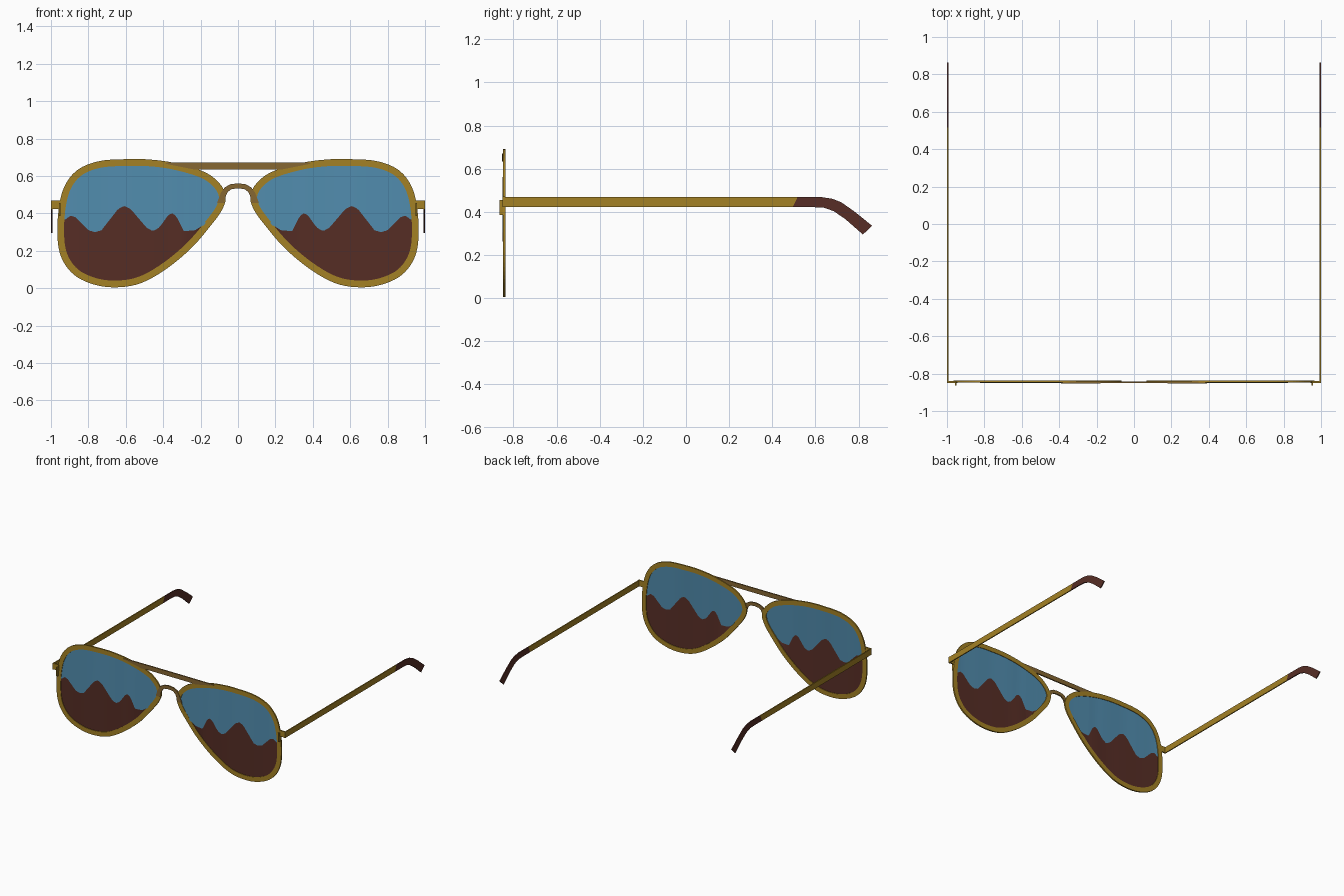
import bpy, bmesh, math
from mathutils import Vector

if "Cube" in bpy.data.objects:
    bpy.data.objects.remove(bpy.data.objects["Cube"])

def mat(name, c):
    m = bpy.data.materials.new(name)
    m.diffuse_color = (*c, 1)
    m.use_nodes = True
    m.node_tree.nodes["Principled BSDF"].inputs["Base Color"].default_value = m.diffuse_color
    return m

GOLD = mat("gold metal", (.37, .22, .018))
BRONZE = mat("dull bronze", (.24, .135, .032))
BLUE = mat("sky blue", (.082, .262, .42))
BROWN = mat("dark brown", (.095, .027, .019))

def make(name, verts, faces, mats, idx=None):
    me = bpy.data.meshes.new(name)
    me.from_pydata(verts, [], faces)
    for m in mats:
        me.materials.append(m)
    if idx:
        me.polygons.foreach_set("material_index", idx)
    bm = bmesh.new()
    bm.from_mesh(me)
    bmesh.ops.recalc_face_normals(bm, faces=bm.faces)
    bm.to_mesh(me)
    bm.free()
    ob = bpy.data.objects.new(name, me)
    bpy.context.collection.objects.link(ob)
    return ob

def prism(name, pts, lo, hi, axis, m):
    # extrude a 2D outline: axis 'y' uses (x, z), axis 'x' uses (y, z)
    put = (lambda p, d: (p[0], d, p[1])) if axis == 'y' else (lambda p, d: (d, p[0], p[1]))
    n = len(pts)
    v = [put(p, lo) for p in pts] + [put(p, hi) for p in pts]
    f = [list(range(n)), list(range(n, 2 * n))]
    f += [[i, (i + 1) % n, n + (i + 1) % n, n + i] for i in range(n)]
    return make(name, v, f, [m])

def rect(a0, a1, b0, b1):
    return [(a0, b0), (a1, b0), (a1, b1), (a0, b1)]

def smooth_loop(pts, k=5):
    out, n = [], len(pts)
    for i in range(n):
        a, b, c, d = (Vector(pts[(i + j) % n]) for j in (-1, 0, 1, 2))
        for s in range(k):
            t = s / k
            out.append(.5 * (2 * b + (c - a) * t + (2 * a - 5 * b + 4 * c - d) * t * t
                             + (3 * b - a - 3 * c + d) * t ** 3))
    return out

def inset(loop, w):
    out, n = [], len(loop)
    for i, p in enumerate(loop):
        t = (loop[(i + 1) % n] - loop[i - 1]).normalized()
        out.append(p + Vector((t.y, -t.x)) * w)   # outline runs clockwise
    return out

# aviator outline of the +x eye, clockwise in (x, z)
EYE = [(.066, .49), (.098, .56), (.18, .622), (.33, .668), (.47, .688), (.6, .69), (.74, .68),
       (.85, .638), (.92, .56), (.955, .45), (.966, .29), (.945, .166), (.877, .072), (.77, .02),
       (.65, .005), (.52, .027), (.385, .102), (.25, .214), (.144, .337), (.085, .42)]
RIDGE = [(0, .33), (.19, .335), (.23, .31), (.29, .305), (.33, .385), (.35, .4), (.37, .395),
         (.42, .325), (.455, .305), (.49, .325), (.575, .425), (.61, .44), (.64, .425),
         (.73, .31), (.765, .3), (.8, .31), (.87, .38), (.895, .388), (.92, .37), (1, .34)]

def ridge(x):
    for (a, za), (b, zb) in zip(RIDGE, RIDGE[1:]):
        if a <= x <= b:
            return za + (zb - za) * (x - a) / (b - a)

def span(loop, x):
    # lowest and highest z of the outline at x
    zs = []
    for i, q in enumerate(loop):
        p = loop[i - 1]
        if min(p.x, q.x) <= x <= max(p.x, q.x) and p.x != q.x:
            zs.append(p.y + (q.y - p.y) * (x - p.x) / (q.x - p.x))
    return min(zs), max(zs)

outer = smooth_loop(EYE)
inner = inset(outer, .036)
glass = inset(outer, .03)
n = len(outer)

for s, side in ((1, "right"), (-1, "left")):
    # rim
    v = [(s * p.x, y, p.y) for y in (-.848, -.837) for lp in (outer, inner) for p in lp]
    f = []
    for i in range(n):
        j = (i + 1) % n
        for a, b in ((0, 1), (1, 3), (3, 2), (2, 0)):
            f.append([a * n + i, a * n + j, b * n + j, b * n + i])
    make("rim_" + side, v, f, [GOLD])

    # lens in columns: mountains below the ridge, sky above, slight bulge forward
    x0, x1 = min(p.x for p in glass) + 1e-4, max(p.x for p in glass) - 1e-4
    v, f, idx, cols = [], [], [], 100
    for back in (0, .003):
        for c in range(cols + 1):
            x = x0 + (x1 - x0) * (.5 - .5 * math.cos(math.pi * c / cols))
            lo, hi = span(glass, x)
            r = min(max(ridge(x), lo), hi)
            bulge = .007 * math.sin(math.pi * c / cols)
            v += [(s * x, -.844 + back, lo), (s * x, -.844 + back - bulge, r),
                  (s * x, -.844 + back, hi)]
    m = 3 * (cols + 1)
    for base in (0, m):
        for c in range(cols):
            for k in (0, 1):
                a = base + 3 * c + k
                f.append([a, a + 3, a + 4, a + 1])
                idx.append(k)
    make("lens_" + side, v, f, [BROWN, BLUE], idx)

    # hinge block and its small hook
    prism("hinge_" + side, rect(s * .945, s * 1.0, .424, .47), -.85, -.84, 'y', GOLD)
    prism("hinge_hook_" + side, rect(s * .949, s * .957, .385, .455), -.864, -.84, 'y', GOLD)

    # temple arm and curved ear tip
    prism("temple_" + side, [(-.85, .422), (.495, .422), (.517, .468), (-.85, .468)],
          s * .992, s * 1.0, 'x', GOLD)
    tip = [(.495, .422), (.58, .422), (.64, .419), (.685, .403), (.74, .365), (.82, .295),
           (.863, .335), (.78, .402), (.72, .444), (.68, .46), (.63, .468), (.517, .468)]
    prism("ear_tip_" + side, tip, s * .992, s * 1.0, 'x', BROWN)

    # brow bar end lapping over the rim
    prism("brow_bar_end_" + side, [(s * .18, .636), (s * .23, .634), (s * .39, .666),
                                   (s * .38, .671), (s * .18, .671)], -.852, -.842, 'y', BRONZE)

# brow bar
prism("brow_bar", rect(-.2, .2, .636, .671), -.851, -.841, 'y', BRONZE)

# arched nose bridge
half_out = [(.112, .455), (.105, .475), (.092, .51), (.07, .54), (.04, .556), (0, .561)]
half_in = [(0, .534), (.035, .53), (.055, .515), (.066, .49), (.074, .455)]
arch = (half_out + [(-x, z) for x, z in reversed(half_out[:-1])]
        + [(-x, z) for x, z in reversed(half_in)] + half_in[1:])
prism("nose_bridge", arch, -.851, -.841, 'y', BRONZE)
